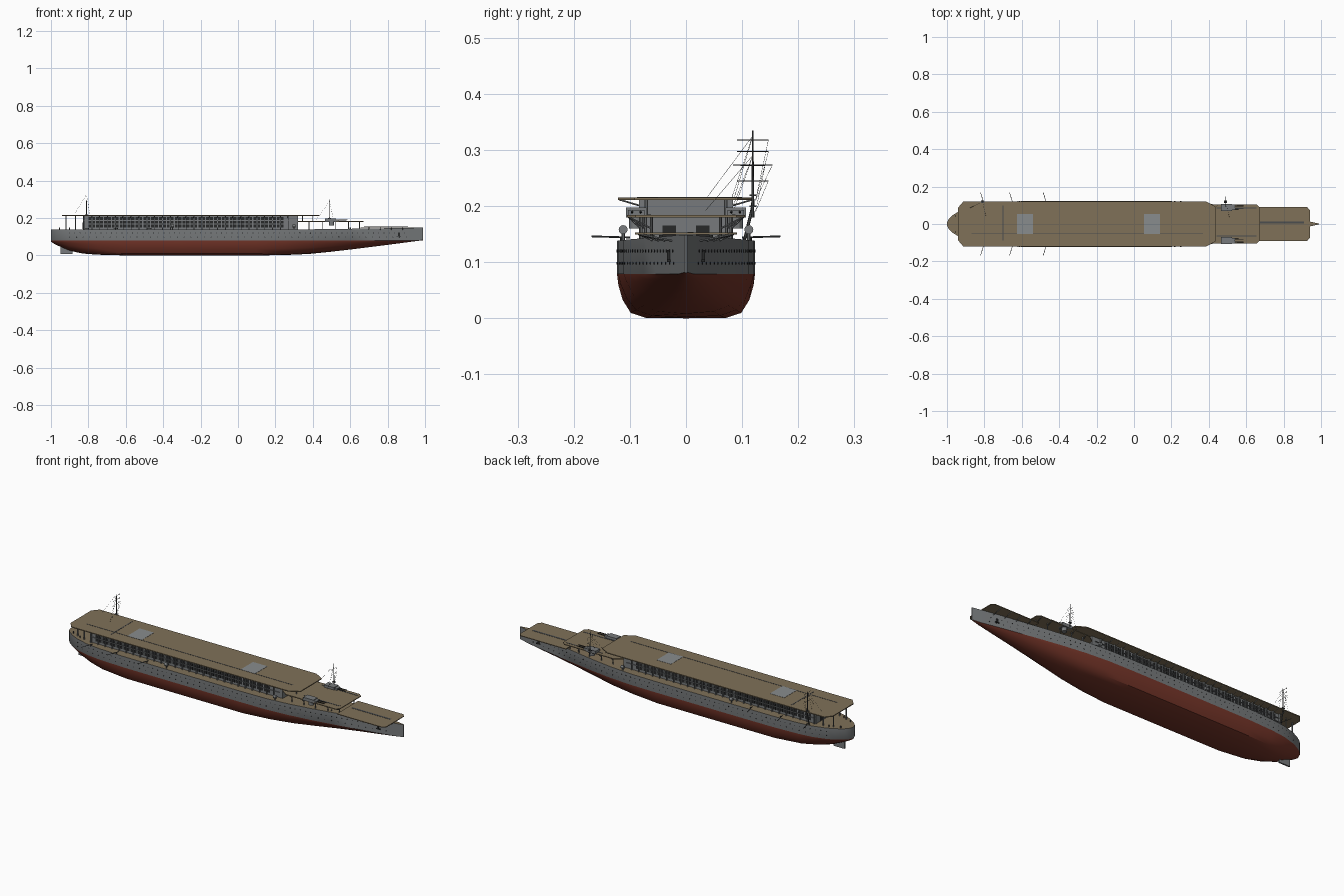
import bpy, bmesh, math
from mathutils import Vector, Matrix

if "Cube" in bpy.data.objects:
    bpy.data.objects.remove(bpy.data.objects["Cube"])

def mat(name, c):
    m = bpy.data.materials.new(name)
    m.diffuse_color = (*c, 1)
    m.use_nodes = True
    m.node_tree.nodes["Principled BSDF"].inputs["Base Color"].default_value = m.diffuse_color
    return m

GREY = mat("hull grey", (0.185, 0.195, 0.20))
RED = mat("underwater red", (0.18, 0.036, 0.022))
DECK = mat("deck wood", (0.215, 0.165, 0.098))
DARK = mat("dark openings", (0.02, 0.021, 0.022))
PALE = mat("lift grey", (0.25, 0.265, 0.27))
STEEL = mat("dark steel", (0.07, 0.074, 0.077))

def finish(name, bm, *mats, smooth=None):
    bmesh.ops.recalc_face_normals(bm, faces=bm.faces)
    me = bpy.data.meshes.new(name)
    bm.to_mesh(me)
    bm.free()
    for m in mats:
        me.materials.append(m)
    ob = bpy.data.objects.new(name, me)
    bpy.context.collection.objects.link(ob)
    if smooth:
        bpy.ops.object.select_all(action='DESELECT')
        ob.select_set(True)
        bpy.context.view_layer.objects.active = ob
        bpy.ops.object.shade_smooth_by_angle(angle=math.radians(smooth))
    return ob

def box(bm, x0, x1, y0, y1, z0, z1):
    m = Matrix.Translation(((x0 + x1) / 2, (y0 + y1) / 2, (z0 + z1) / 2)) @ \
        Matrix.Diagonal((abs(x1 - x0), abs(y1 - y0), abs(z1 - z0), 1))
    bmesh.ops.create_cube(bm, size=1, matrix=m)

def rod(bm, p, q, r, r2=None, seg=6):
    p, q = Vector(p), Vector(q)
    d = q - p
    m = Matrix.Translation((p + q) / 2) @ d.to_track_quat('Z', 'Y').to_matrix().to_4x4()
    bmesh.ops.create_cone(bm, cap_ends=True, segments=seg, radius1=r,
                          radius2=r if r2 is None else r2, depth=d.length, matrix=m)

def slab(name, half, z0, z1, m):
    """Deck plate from half an outline, mirrored across y."""
    pts = half + [(x, -y) for x, y in reversed(half)]
    bm = bmesh.new()
    f = bm.faces.new([bm.verts.new((x, y, z0)) for x, y in pts])
    new = bmesh.ops.extrude_face_region(bm, geom=[f])['geom']
    bmesh.ops.translate(bm, vec=(0, 0, z1 - z0), verts=[v for v in new if isinstance(v, bmesh.types.BMVert)])
    return finish(name, bm, m)

# Hull: stations of (x, half width, keel height)
ST = [(-1, .006, .074), (-.992, .025, .068), (-.975, .043, .058), (-.94, .066, .042), (-.9, .085, .025),
      (-.83, .105, .010), (-.75, .115, .004), (-.6, .122, 0), (-.3, .123, 0), (.1, .123, 0), (.25, .121, .002),
      (.38, .111, .008), (.5, .095, .020), (.62, .075, .034), (.74, .053, .049), (.85, .032, .063),
      (.94, .013, .075), (.99, .002, .081)]
WL = .079
FULL = [(0, 0), (.57, .005), (.80, .12), (.92, .42), (.98, .75), (1, 1)]
VEE = [(0, 0), (.3, .12), (.55, .3), (.75, .52), (.9, .78), (1, 1)]

def sheer(x):
    return .138 + .011 * max(0, (x - .2) / .8) ** 1.3

def beam(x):
    for a, b in zip(ST, ST[1:]):
        if a[0] <= x <= b[0]:
            return a[1] + (b[1] - a[1]) * (x - a[0]) / (b[0] - a[0])
    return 0

bm = bmesh.new()
rings = []
for x, w, k in ST:
    v = min(1, max(0, (x - .1) / .6, (-.7 - x) / .25))
    half = []
    for (a, b), (c, d) in zip(FULL, VEE):
        half.append((w * (a + (c - a) * v), k + (max(WL, k + .001) - k) * (b + (d - b) * v)))
    half.append((w, sheer(x)))
    ring = [(-y, z) for y, z in reversed(half[1:])] + half
    rings.append([bm.verts.new((x, y, z)) for y, z in ring])
n = len(rings[0])
for a, b in zip(rings, rings[1:]):
    for i in range(n):
        j = (i + 1) % n
        f = bm.faces.new((a[i], a[j], b[j], b[i]))
        f.material_index = 2 if j == 0 else (0 if i in (0, n - 2) else 1)   # deck / topsides / bottom
bm.faces.new(rings[0])
bm.faces.new(rings[-1])
finish("hull", bm, GREY, RED, DECK, smooth=35)

# Portholes
bm = bmesh.new()
for z, step in ((.098, .036), (.120, .028)):
    x = -.9
    while x < .92:
        for s in (-1, 1):
            y = s * beam(x)
            slope = (beam(x + .005) - beam(x - .005)) / .01
            nrm = Vector((-slope, s, 0)).normalized() * .001
            c = Vector((x, y, z))
            rod(bm, c - nrm, c + nrm, .0024, seg=8)
        x += step
finish("portholes", bm, DARK)

# Rudder, anchors
bm = bmesh.new()
box(bm, -.95, -.885, -.004, .004, .008, .05)
finish("rudder", bm, GREY)
bm = bmesh.new()
for s in (-1, 1):
    y = s * beam(.86)
    box(bm, .855, .865, y - .004, y + .004, .10, .122)
    box(bm, .848, .872, y - .004, y + .004, .10, .105)
finish("anchors", bm, DARK)

# Hangar block with rows of openings and ribs
bm = bmesh.new()
box(bm, -.83, .32, -.075, .075, .136, .2125)
finish("hangar", bm, GREY)
wins, ribs = bmesh.new(), bmesh.new()
for s in (-1, 1):
    for i in range(50):
        x = -.80 + i * .021
        for z in (.150, .170, .190):
            box(wins, x, x + .015, s * .074, s * .0765, z, z + .015)
    for i in range(27):
        x = -.825 + i * .042
        box(ribs, x, x + .004, s * .074, s * .084, .136, .2125)
        rod(ribs, (x, s * .08, .200), (x, s * .119, .2115), .0015)
    for z in (.167, .187):
        box(ribs, -.83, .30, s * .074, s * .080, z, z + .0015)
for y in (-.03, .03):                                # doors in the end walls
    box(wins, .32, .3215, y - .012, y + .012, .142, .165)
    box(wins, -.8315, -.83, y - .012, y + .012, .142, .175)
finish("hangar_openings", wins, DARK)
finish("hangar_ribs", ribs, GREY)

# Three flight decks
slab("upper_flight_deck", [(-.94, .088), (-.912, .121), (.385, .121), (.437, .092)], .211, .2155, DECK)
slab("middle_flight_deck", [(.32, .077), (.36, .105), (.655, .105), (.672, .09)], .180, .184, DECK)
slab("lower_flight_deck", [(.655, .091), (.925, .091), (.94, .075)], .149, .1525, DECK)

# Deck supports
bm = bmesh.new()
for s in (-1, 1):
    for x, y in ((-.92, .055), (-.87, .07)):
        rod(bm, (x, s * y, .136), (x, s * y, .212), .003)
    for x in (.345, .40):
        rod(bm, (x, s * .07, .182), (x, s * .07, .212), .0025)
    for x in (.38, .45, .52, .59, .65):
        y = min(.08, beam(x) - .008)
        rod(bm, (x, s * y, .136), (x, s * y, .182), .0025)
        rod(bm, (x, s * y, .160), (x, s * .103, .181), .0015)
    for x in (.70, .76, .82, .88):
        rod(bm, (x, s * beam(x) * .95, .138), (x, s * .085, .150), .0018)
finish("deck_supports", bm, GREY)

# Lifts
bm = bmesh.new()
for x in (-.625, .053):
    box(bm, x, x + .086, -.053, .053, .214, .2165)
finish("aircraft_lifts", bm, PALE)

# Deck guide lines and wind screen
bm = bmesh.new()
box(bm, -.87, .37, -.054, -.050, .2145, .2165)
box(bm, -.704, -.699, -.087, .10, .2145, .2165)
for y in (-.065, .085):
    box(bm, .44, .655, y - .003, y + .003, .183, .185)
box(bm, .675, .91, .003, .013, .152, .1535)
finish("deck_tracks", bm, STEEL)

# Twin gun turrets on the middle deck, side searchlights
tur, guns, lamps = bmesh.new(), bmesh.new(), bmesh.new()
for s in (-1, 1):
    box(tur, .465, .525, s * .07, s * .107, .180, .197)
    box(tur, .525, .54, s * .074, s * .103, .182, .193)
    rod(tur, (.50, s * .088, .160), (.50, s * .088, .181), .014, seg=12)
    for y in (.081, .096):
        rod(guns, (.53, s * y, .189), (.585, s * y, .190), .0025, .0018, seg=8)
    for x in (.30, -.35):
        rod(lamps, (x - .008, s * .112, .158), (x + .008, s * .112, .158), .008, seg=12)
        rod(lamps, (x, s * .112, .136), (x, s * .112, .152), .003)
finish("turrets", tur, GREY)
finish("gun_barrels", guns, DARK)
finish("searchlights", lamps, GREY, smooth=35)

# Side booms
bm = bmesh.new()
for x in (-.80, -.645, -.465):
    for s in (-1, 1):
        rod(bm, (x, s * .10, .144), (x - .02, s * .168, .146), .0016)
        rod(bm, (x, s * .115, .138), (x, s * .115, .146), .0025)
finish("side_booms", bm, STEEL)

# Masts with yards and rigging
for name, x, z0, top, yards in (("aft_mast", -.81, .20, .335, ((.318, .028), (.297, .028), (.273, .035))),
                                ("fore_mast", .49, .18, .300, ((.272, .022), (.245, .028)))):
    bm = bmesh.new()
    y = .119
    if x < 0:
        rod(bm, (x, beam(x) - .004, .136), (x, y, z0), .0028)
    rod(bm, (x, y, z0), (x, y, top), .0028, .001)
    for z, h in yards:
        rod(bm, (x, y - h, z), (x, y + h, z), .0009, seg=4)
    box(bm, x - .008, x + .008, y - .006, y + .006, z0 + .018, z0 + .021)
    finish(name, bm, STEEL)
    bm = bmesh.new()
    for e in ((x - .07, .085, z0 + .012), (x + .02, .035, z0 + .012), (x, .08, z0 + .01)):
        rod(bm, (x, y, top - .01), e, .0004, seg=3)
    for z, h in yards:
        rod(bm, (x, y + h, z), (x, y + .005, z0 + .01), .0004, seg=3)
    finish(name + "_rigging", bm, STEEL)

# Bollards and winches on the open ends of the hull deck
bm = bmesh.new()
for x in (-.955, -.90, .60, .70):
    for s in (-1, 1):
        y = s * beam(x) * .75
        rod(bm, (x, y, .136), (x, y, .148), .003, seg=8)
finish("bollards", bm, STEEL)
